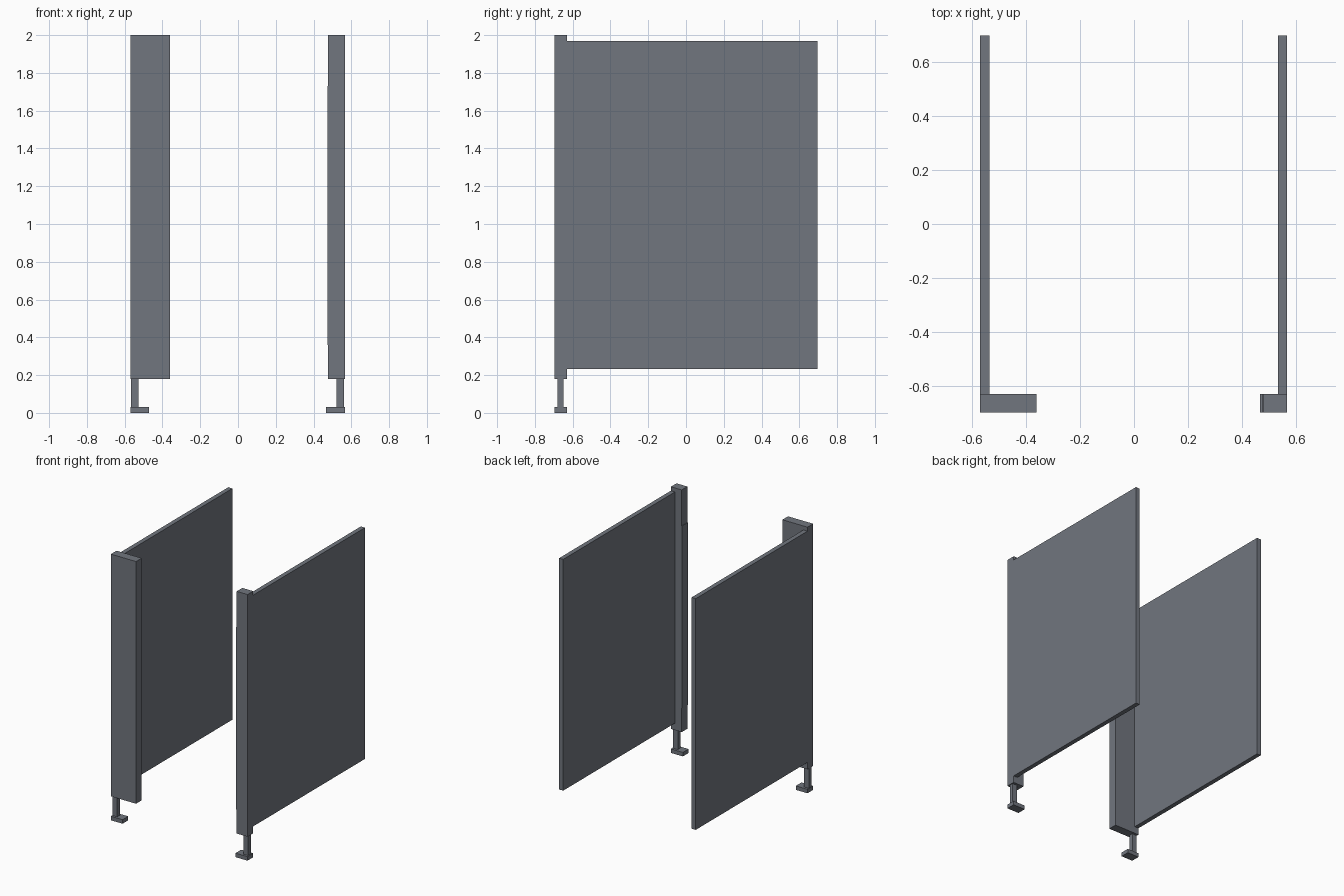
import bpy

if "Cube" in bpy.data.objects:
    bpy.data.objects.remove(bpy.data.objects["Cube"])

# one slate grey colour
grey = bpy.data.materials.new("slate grey")
grey.diffuse_color = (0.165, 0.18, 0.21, 1)
grey.use_nodes = True
grey.node_tree.nodes["Principled BSDF"].inputs["Base Color"].default_value = grey.diffuse_color


def box(name, x, y, z):
    """Axis-aligned box from (min, max) ranges."""
    lo, hi = zip(x, y, z)
    bpy.ops.mesh.primitive_cube_add(size=1, location=[(a + b) / 2 for a, b in zip(lo, hi)])
    ob = bpy.context.object
    ob.name = name
    ob.scale = [b - a for a, b in zip(lo, hi)]
    bpy.ops.object.transform_apply(location=False, rotation=False, scale=True)
    ob.data.materials.append(grey)
    return ob


FRONT = (-0.697, -0.63)

# each side: wall panel, front pilaster, leg and foot
for side, panel, pilaster, leg, foot in (
    ("left", (-0.569, -0.535), (-0.569, -0.36), (-0.567, -0.528), (-0.569, -0.472)),
    ("right", (0.533, 0.567), (0.477, 0.567), (0.522, 0.56), (0.467, 0.567)),
):
    box(side + "_panel", panel, (-0.63, 0.697), (0.232, 1.97))
    box(side + "_pilaster", pilaster, FRONT, (0.18, 2.0))
    box(side + "_leg", leg, (-0.68, -0.648), (0.03, 0.18))
    box(side + "_foot", foot, FRONT, (0.0, 0.03))

# thin stop strip on the inner edge of the right pilaster
box("door_stop", (0.473, 0.477), FRONT, (0.36, 1.73))
